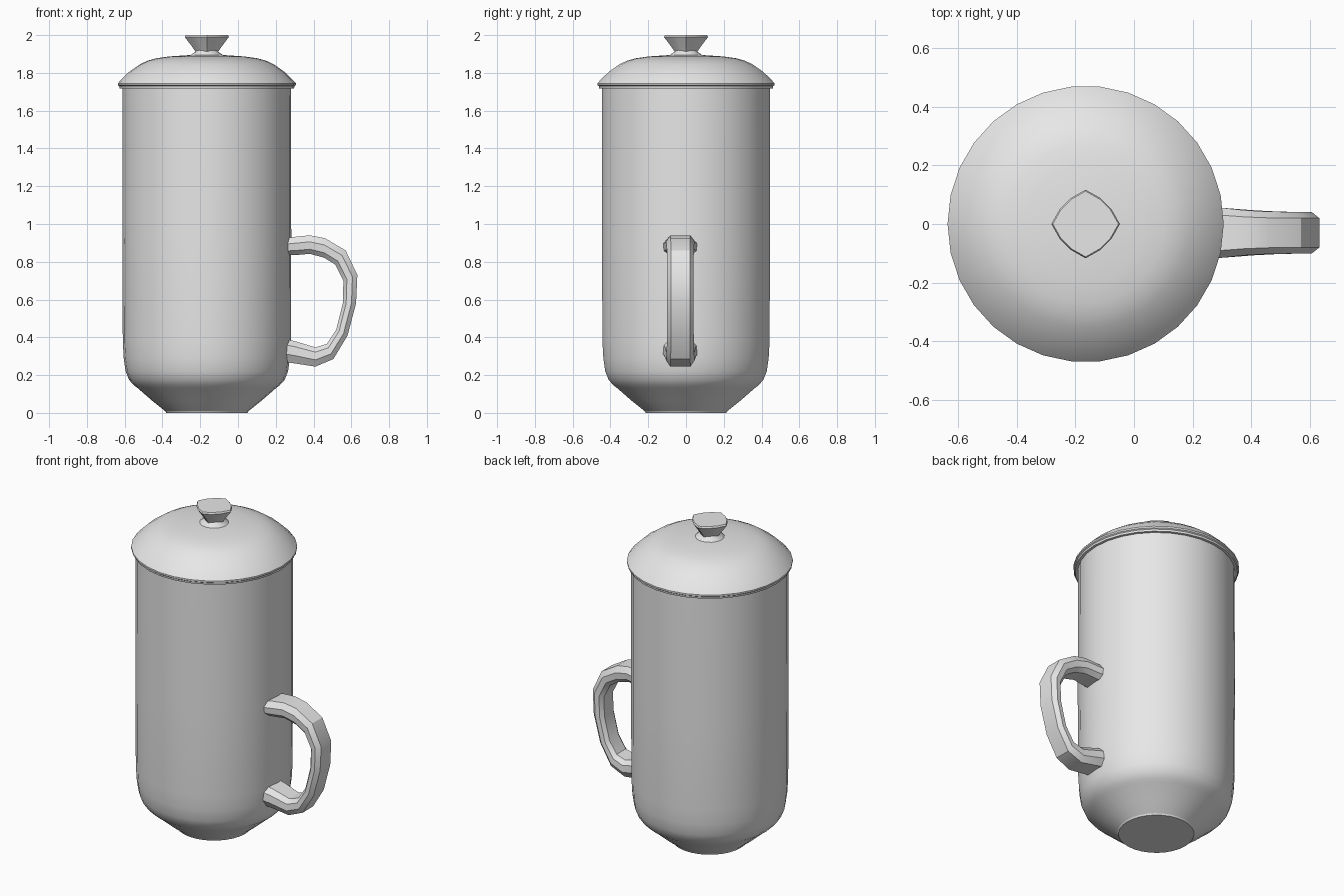
import bpy, bmesh, math
from mathutils import Vector

if "Cube" in bpy.data.objects:
    bpy.data.objects.remove(bpy.data.objects["Cube"], do_unlink=True)

AXIS_X = -0.165      # centre line of the round parts
HANDLE_Y = -0.03     # centre line of the handle

grey = bpy.data.materials.new("plain grey")
grey.use_nodes = True
grey.diffuse_color = (0.8, 0.8, 0.8, 1)
grey.node_tree.nodes["Principled BSDF"].inputs["Base Color"].default_value = (0.8, 0.8, 0.8, 1)


def skin(name, rings, angle):
    """Join rings of points with quads, cap both ends and shade by angle."""
    bm = bmesh.new()
    loops = [[bm.verts.new(p) for p in ring] for ring in rings]
    for a, b in zip(loops, loops[1:]):
        for i in range(len(a)):
            j = (i + 1) % len(a)
            bm.faces.new((a[i], a[j], b[j], b[i]))
    bm.faces.new(loops[0][::-1])
    bm.faces.new(loops[-1])
    bmesh.ops.recalc_face_normals(bm, faces=bm.faces)
    mesh = bpy.data.meshes.new(name)
    bm.to_mesh(mesh)
    bm.free()
    mesh.materials.append(grey)
    obj = bpy.data.objects.new(name, mesh)
    bpy.context.collection.objects.link(obj)
    bpy.ops.object.select_all(action='DESELECT')
    obj.select_set(True)
    bpy.context.view_layer.objects.active = obj
    bpy.ops.object.shade_smooth_by_angle(angle=math.radians(angle))
    return obj


def lathe(name, profile, sides, angle=30, shape=lambda i: 1.0):
    """Turn a (radius, height) profile around the vertical centre line."""
    rings = []
    for r, z in profile:
        ring = []
        for i in range(sides):
            t = math.tau * i / sides
            k = r * shape(i)
            ring.append((AXIS_X + k * math.cos(t), k * math.sin(t), z))
        rings.append(ring)
    return skin(name, rings, angle)


# Tall body with a rounded shoulder and a tapered foot
lathe("body", [(0.215, 0.005), (0.29, 0.065), (0.365, 0.13), (0.385, 0.145),
               (0.412, 0.175), (0.43, 0.22), (0.44, 0.29), (0.445, 0.38),
               (0.447, 0.9), (0.446, 1.74)], 30, 35)
lathe("foot_base", [(0.215, 0.0), (0.22, 0.009)], 30)

# Domed lid with a thin rim
lathe("lid", [(0.435, 1.718), (0.462, 1.718), (0.464, 1.73), (0.471, 1.735),
              (0.471, 1.745), (0.458, 1.76), (0.412, 1.805), (0.355, 1.845),
              (0.315, 1.864), (0.27, 1.877), (0.2, 1.887), (0.08, 1.895)], 30, 35)

# Collar and flared, four-cornered knob
lathe("knob_collar", [(0.09, 1.885), (0.082, 1.897), (0.06, 1.912), (0.055, 1.92)], 16)


def four_corners(i):
    return 1.0 if i % 3 == 0 else 0.87


lathe("knob", [(0.06, 1.912), (0.075, 1.935), (0.117, 1.99), (0.112, 2.0)],
      12, 28, four_corners)

# Handle: outer and inner outline in (x, z), plus a width factor
outline = [
    ((0.25, 0.925), (0.25, 0.835), 1.3),
    ((0.30, 0.932), (0.30, 0.835), 1.2),
    ((0.38, 0.94), (0.38, 0.842), 1.08),
    ((0.46, 0.925), (0.455, 0.822), 1.02),
    ((0.57, 0.86), (0.515, 0.785), 1.0),
    ((0.632, 0.73), (0.558, 0.70), 1.0),
    ((0.625, 0.58), (0.555, 0.58), 1.0),
    ((0.58, 0.41), (0.52, 0.44), 1.0),
    ((0.505, 0.285), (0.47, 0.365), 1.02),
    ((0.41, 0.245), (0.41, 0.347), 1.08),
    ((0.30, 0.262), (0.30, 0.38), 1.2),
    ((0.25, 0.27), (0.25, 0.39), 1.3),
]
# Cross-section: (depth from outer to inner edge, half width)
section = [(0.0, 0.05), (0.35, 0.071), (0.75, 0.068), (1.0, 0.045)]
section += [(d, -w) for d, w in reversed(section)]
rings = []
for outer, inner, wide in outline:
    ring = []
    for d, w in section:
        p = Vector(outer).lerp(Vector(inner), d)
        ring.append((p.x, HANDLE_Y + w * wide, p.y))
    rings.append(ring)
skin("handle", rings, 32)
